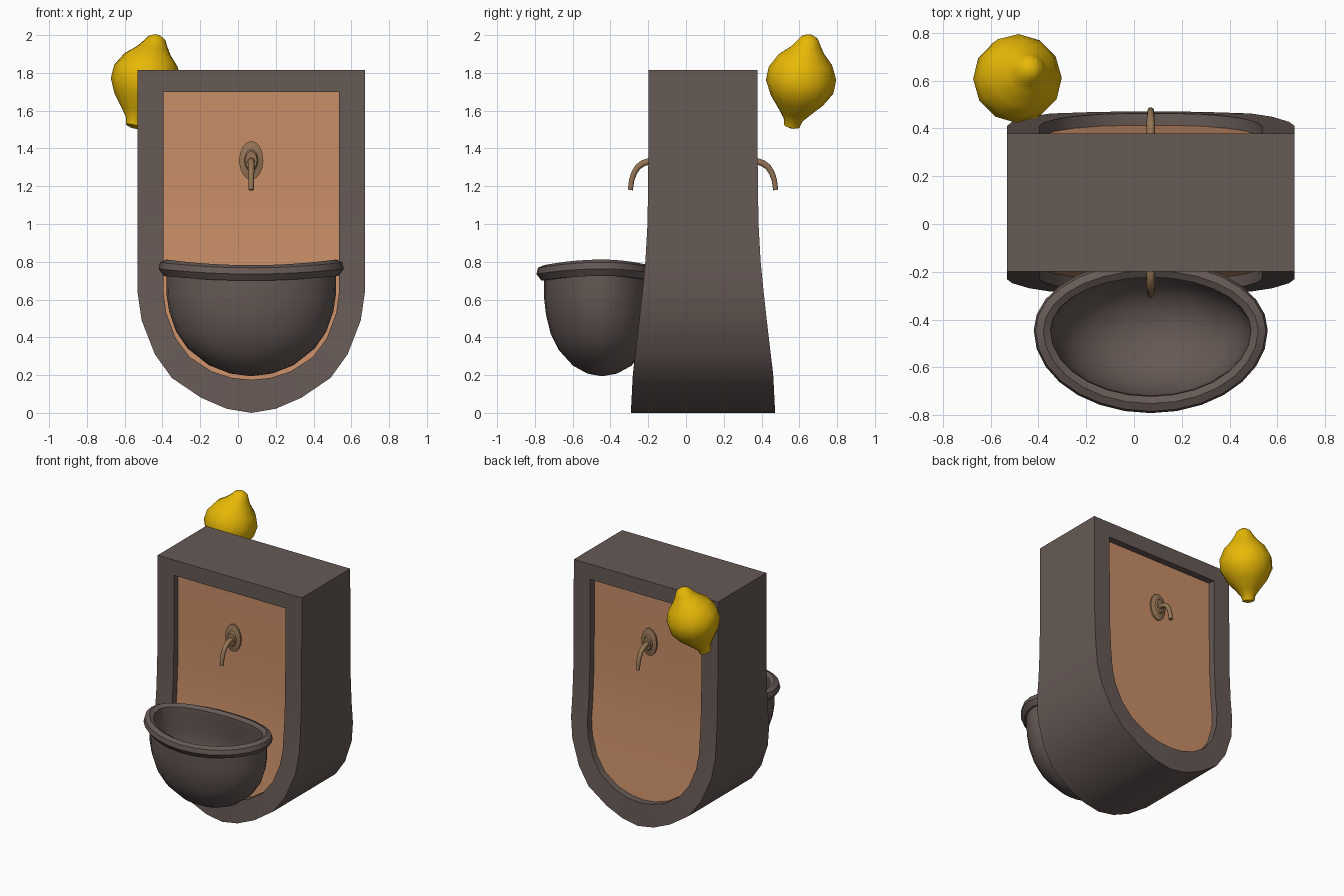
import bpy, bmesh, math
from mathutils import Vector

if "Cube" in bpy.data.objects:
    bpy.data.objects.remove(bpy.data.objects["Cube"], do_unlink=True)


def material(name, rgb):
    m = bpy.data.materials.new(name)
    m.use_nodes = True
    m.diffuse_color = (*rgb, 1)
    bsdf = m.node_tree.nodes["Principled BSDF"]
    bsdf.inputs["Base Color"].default_value = (*rgb, 1)
    bsdf.inputs["Roughness"].default_value = 0.7
    return m


STONE = material("dark stone", (0.133, 0.1, 0.09))
CLAY = material("terracotta", (0.58, 0.27, 0.135))
BRONZE = material("bronze", (0.30, 0.175, 0.09))
YELLOW = material("lemon yellow", (0.80, 0.48, 0.002))

CX, CY = 0.07, 0.09     # centre of the stone body
RECESS = 0.05


def finish(name, verts, faces, mat, angle=35, recalc=True):
    me = bpy.data.meshes.new(name)
    me.from_pydata([tuple(v) for v in verts], [], faces)
    if recalc:
        bm = bmesh.new()
        bm.from_mesh(me)
        bmesh.ops.recalc_face_normals(bm, faces=bm.faces)
        bm.to_mesh(me)
        bm.free()
    me.materials.append(mat)
    ob = bpy.data.objects.new(name, me)
    bpy.context.collection.objects.link(ob)
    bpy.ops.object.select_all(action='DESELECT')
    ob.select_set(True)
    bpy.context.view_layer.objects.active = ob
    bpy.ops.object.shade_smooth_by_angle(angle=math.radians(angle))
    return ob


def loft(name, rings, mat, closed=False, angle=35):
    """Skin a list of equal rings; cap the ends unless the loft closes on itself."""
    n, r = len(rings[0]), len(rings)
    verts = [v for ring in rings for v in ring]
    faces = []
    for i in range(r if closed else r - 1):
        a, b = i * n, ((i + 1) % r) * n
        for j in range(n):
            k = (j + 1) % n
            faces.append((a + j, a + k, b + k, b + j))
    if not closed:
        faces += [tuple(range(n)), tuple(range((r - 1) * n, r * n))]
    return finish(name, verts, faces, mat, angle)


def circle(n):
    return [(math.cos(2 * math.pi * i / n), math.sin(2 * math.pi * i / n)) for i in range(n)]


# Half depth of the body flares toward the bottom
DEPTH = [(0.0, 0.382), (0.2, 0.372), (0.4, 0.348), (0.6, 0.325),
         (0.8, 0.305), (1.0, 0.294), (1.25, 0.29), (2.0, 0.288)]


def half_depth(z):
    for (z0, d0), (z1, d1) in zip(DEPTH, DEPTH[1:]):
        if z <= z1:
            return d0 + (d1 - d0) * (z - z0) / (z1 - z0)


# Half outlines: outer edge and recess edge, top corner to bottom centre
OUTER = [(0.602, 1.815), (0.602, 1.25), (0.602, 1.0), (0.602, 0.8), (0.602, 0.64),
         (0.58, 0.49), (0.51, 0.31), (0.42, 0.185), (0.265, 0.08), (0.13, 0.022), (0, 0.0)]
INNER = [(0.465, 1.70), (0.465, 1.25), (0.465, 1.0), (0.465, 0.8), (0.465, 0.64),
         (0.45, 0.53), (0.40, 0.395), (0.325, 0.295), (0.21, 0.22), (0.10, 0.185), (0, 0.175)]


def outline(half, side, inset=0.0):
    loop = half + [(-x, z) for x, z in reversed(half[:-1])]
    return [(CX + x, CY + side * (half_depth(z) - inset), z) for x, z in loop]


# Stone body: a closed skin through both recesses, leaving the niche open for the panels
loft("stone_body", [outline(INNER, -1, RECESS), outline(INNER, -1), outline(OUTER, -1),
                    outline(OUTER, 1), outline(INNER, 1), outline(INNER, 1, RECESS)],
     STONE, closed=True)

# Terracotta panels and taps on both faces
for side, label in ((-1, "front"), (1, "back")):
    pts = outline(INNER, side, RECESS)
    last = len(pts) - 1
    mid = len(INNER) - 1
    faces = []
    for i in range(mid):
        f = (i, i + 1, last - i) if i + 1 == mid else (i, i + 1, last - i - 1, last - i)
        faces.append(f)
    panel = finish(label + "_panel", pts, faces, CLAY, recalc=False)
    if panel.data.polygons[0].normal.y * side < 0:
        panel.data.flip_normals()

    # Oval wall flange, stepping in toward the spout
    wall = half_depth(1.34) - RECESS
    loft(label + "_tap_flange",
         [[(CX + r * c, CY + side * (wall + out), 1.337 + r * 1.6 * s) for c, s in circle(16)]
          for r, out in ((0.064, -0.005), (0.064, 0.012), (0.036, 0.022), (0.03, 0.034))],
         BRONZE, angle=30)

    # Spout bending down
    path = [(wall, 1.322), (0.285, 1.332), (0.317, 1.322), (0.345, 1.302),
            (0.365, 1.27), (0.378, 1.23), (0.385, 1.18)]
    rings = []
    for i, (d, z) in enumerate(path):
        p, q = path[max(i - 1, 0)], path[min(i + 1, len(path) - 1)]
        t = Vector((q[0] - p[0], q[1] - p[1])).normalized()
        r = 0.02 - 0.001 * i
        rings.append([(CX + r * c, CY + side * (d - r * s * t.y), z + r * s * t.x)
                      for c, s in circle(10)])
    loft(label + "_tap_spout", rings, BRONZE, angle=50)

# Basin: oval bowl with a rolled lip; (scale, outward offset, height)
BOWL = [(0.02, 0, 0.195), (0.25, 0, 0.208), (0.50, 0, 0.25), (0.75, 0, 0.335), (0.885, 0, 0.42),
        (0.965, 0, 0.52), (0.995, 0, 0.60), (1, 0, 0.70), (1, 0.014, 0.70), (1, 0.04, 0.735),
        (1, 0.032, 0.768), (1, 0.0, 0.782), (1, -0.03, 0.765), (1, -0.034, 0.72),
        (0.90, 0, 0.60), (0.86, 0, 0.50), (0.74, 0, 0.39), (0.52, 0, 0.30),
        (0.25, 0, 0.255), (0.02, 0, 0.245)]
rings = []
for scale, off, z in BOWL:
    ring = []
    t = (z - 0.195) / 0.59
    for c, s in circle(28):
        ry = 0.307 if s < 0 else 0.32 - 0.07 * t
        ring.append((CX + (0.45 * scale + off) * c, -0.445 + (ry * scale + off) * s,
                     z + 0.03 * c * c * t))
    rings.append(ring)
loft("basin", rings, STONE, angle=40)

# Lemon: turned profile on a tilted axis; (radius, distance along axis)
LEMON = [(0.02, -0.258), (0.042, -0.25), (0.05, -0.215), (0.082, -0.175), (0.142, -0.105),
         (0.182, -0.03), (0.182, 0.045), (0.145, 0.12), (0.092, 0.172),
         (0.064, 0.212), (0.046, 0.242), (0.018, 0.257)]
axis = Vector((0.13, 0.10, 0.49)).normalized()
turn = Vector((0, 0, 1)).rotation_difference(axis)
centre = Vector((-0.49, 0.608, 1.755))
loft("lemon", [[centre + turn @ Vector((r * c, r * s, t)) for c, s in circle(12)]
               for r, t in LEMON], YELLOW, angle=45)
